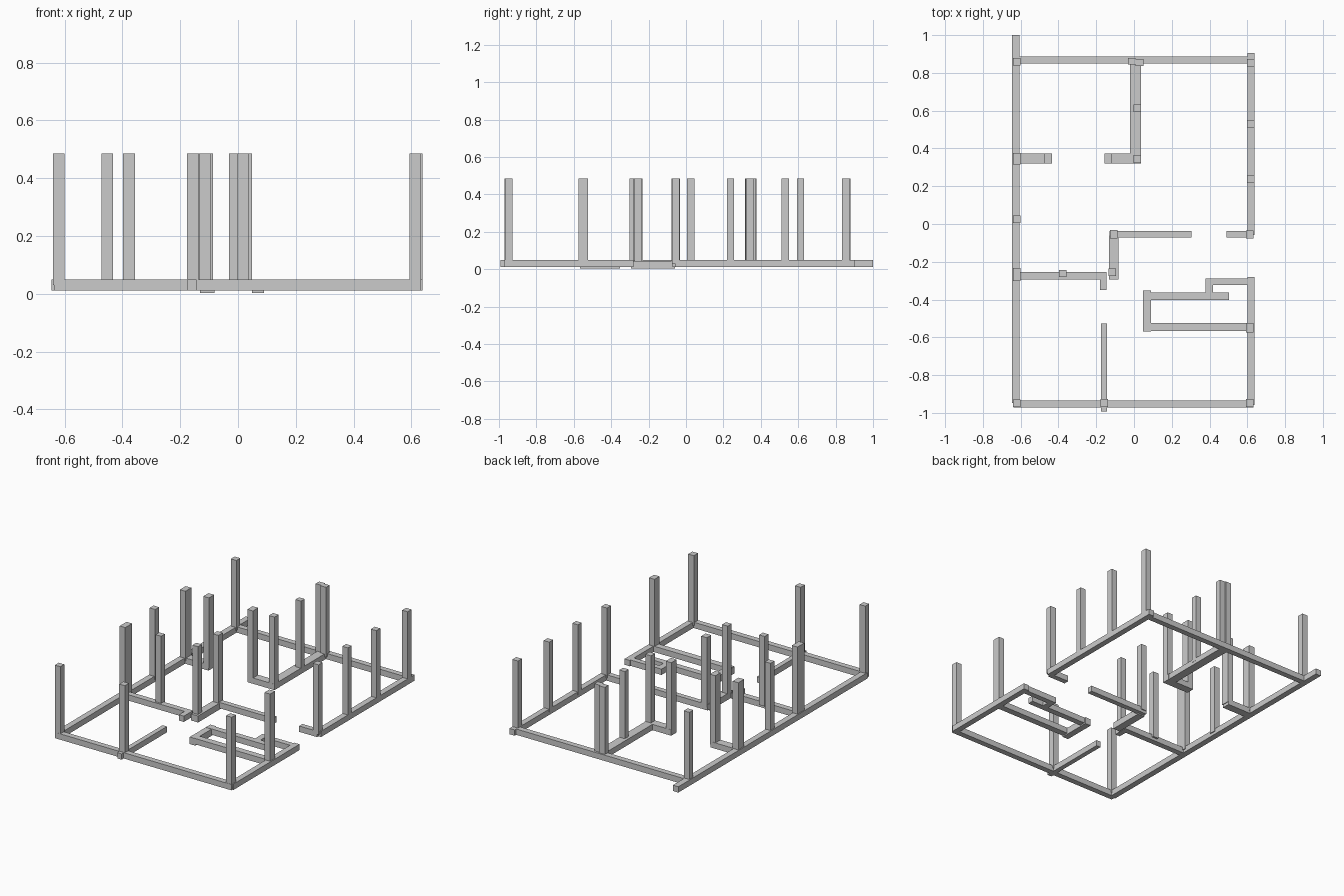
import bpy


def box(name, x0, x1, y0, y1, z0, z1):
    bpy.ops.mesh.primitive_cube_add(size=1, location=((x0 + x1) / 2, (y0 + y1) / 2, (z0 + z1) / 2))
    ob = bpy.context.object
    ob.name = name
    ob.scale = (x1 - x0, y1 - y0, z1 - z0)
    bpy.ops.object.transform_apply(location=False, rotation=False, scale=True)


BOTTOM, TOP, POST_TOP = 0.011, 0.049, 0.486


# outer foundation beams
def beam(name, x0, x1, y0, y1, z0=BOTTOM, z1=TOP):
    box(name, x0, x1, y0, y1, z0, z1)


beam("left_beam", -0.645, -0.606, -0.948, 1.0)
beam("front_beam", -0.637, 0.632, -0.971, -0.934)
beam("right_front_beam", 0.601, 0.639, -0.958, -0.28)
beam("right_back_beam", 0.601, 0.639, -0.058, 0.904)
beam("back_beam", -0.625, 0.62, 0.851, 0.888)

# inner beams, back rooms
beam("back_divider_beam", -0.02, 0.037, 0.33, 0.87)
beam("back_divider_foot", -0.155, 0.038, 0.321, 0.374)
beam("left_stub_beam", -0.625, -0.437, 0.321, 0.374)

# inner beams, middle
beam("middle_beam", -0.13, 0.305, -0.072, -0.038)
beam("right_stub_beam", 0.491, 0.62, -0.072, -0.038)
beam("middle_link_beam", -0.132, -0.082, -0.294, -0.06, 0.003, 0.045)
beam("left_middle_beam", -0.625, -0.145, -0.293, -0.255)

# inner beams, front rooms
beam("door_stub_beam", -0.18, -0.145, -0.35, -0.265)
beam("front_divider_beam", -0.175, -0.144, -0.992, -0.526)
beam("closet_entry_beam", 0.378, 0.62, -0.323, -0.288)
beam("closet_link_beam", 0.378, 0.417, -0.385, -0.29)
beam("closet_inner_beam", 0.05, 0.502, -0.402, -0.363)
beam("closet_end_beam", 0.048, 0.09, -0.568, -0.353, 0.003, 0.047)
beam("closet_outer_beam", 0.05, 0.62, -0.567, -0.525)

# posts: centre x, centre y, depth in y
posts = [
    (-0.62, 0.86, 0.04), (-0.62, 0.346, 0.06), (-0.62, 0.025, 0.04),
    (-0.62, -0.268, 0.07), (-0.62, -0.95, 0.04), (-0.453, 0.346, 0.054),
    (-0.136, 0.346, 0.054), (0.018, 0.343, 0.042), (0.018, 0.613, 0.038),
    (-0.011, 0.862, 0.036), (0.029, 0.855, 0.036), (0.619, 0.853, 0.04),
    (0.619, 0.531, 0.04), (0.619, 0.237, 0.038), (0.613, -0.055, 0.042),
    (-0.377, -0.262, 0.038), (-0.107, -0.055, 0.045), (-0.115, -0.256, 0.04),
    (-0.157, -0.948, 0.042), (0.613, -0.948, 0.042), (0.613, -0.549, 0.05),
]
for x, y, d in posts:
    box("post", x - 0.02, x + 0.02, y - d / 2, y + d / 2, 0.03, POST_TOP)
